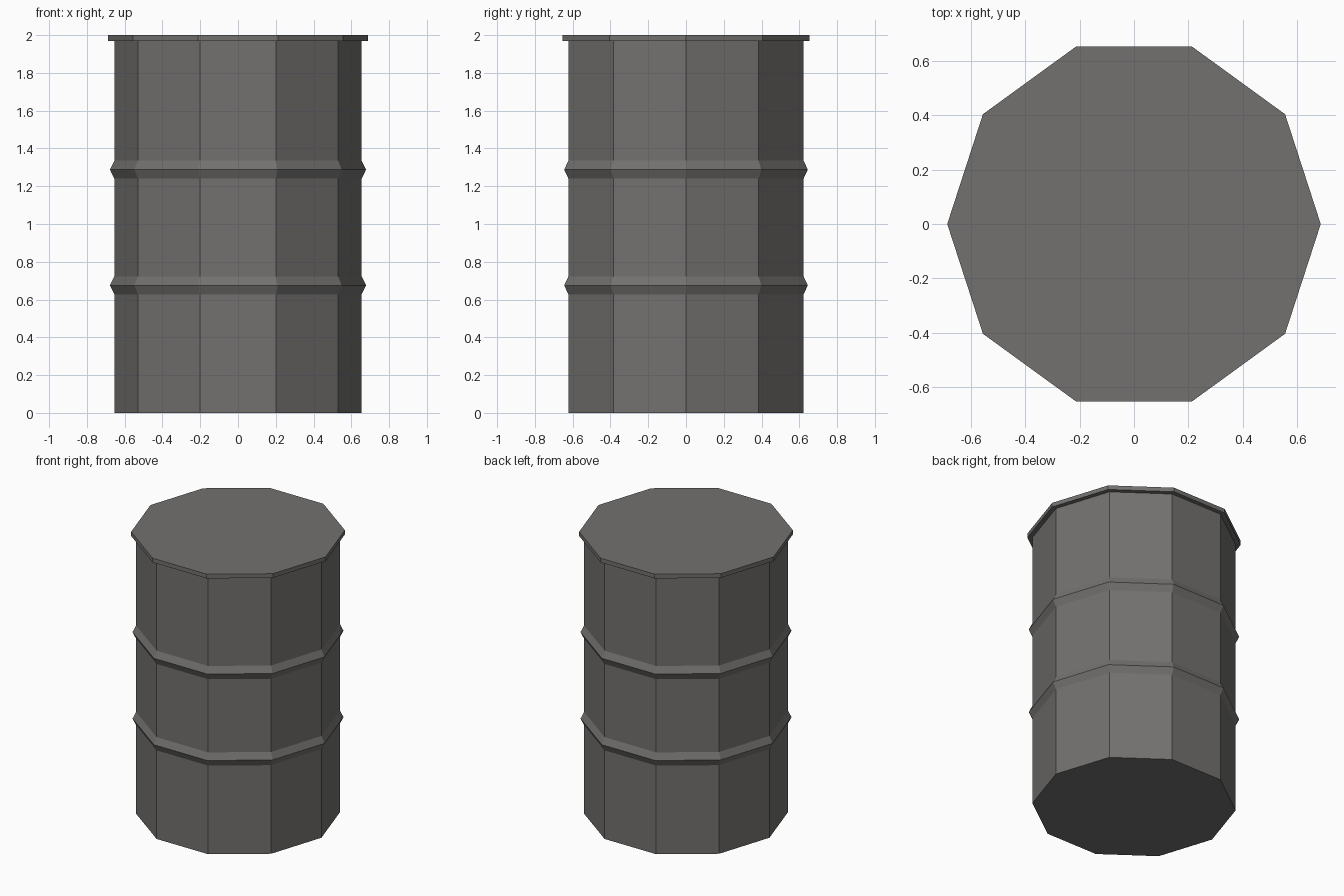
import bpy, bmesh, math

if "Cube" in bpy.data.objects:
    bpy.data.objects.remove(bpy.data.objects["Cube"])

SIDES = 10

# one dark grey metal
metal = bpy.data.materials.new("dark grey metal")
metal.diffuse_color = (0.17, 0.165, 0.16, 1)
metal.use_nodes = True
metal.node_tree.nodes["Principled BSDF"].inputs["Base Color"].default_value = metal.diffuse_color


def lathe(name, profile):
    """Capped ten-sided solid from (radius, z) points, bottom to top."""
    bm = bmesh.new()
    rings = [[bm.verts.new((r * math.cos(2 * math.pi * i / SIDES),
                            r * math.sin(2 * math.pi * i / SIDES), z))
              for i in range(SIDES)] for r, z in profile]
    for a, b in zip(rings, rings[1:]):
        for i in range(SIDES):
            j = (i + 1) % SIDES
            bm.faces.new((a[i], a[j], b[j], b[i]))
    bm.faces.new(rings[0][::-1])
    bm.faces.new(rings[-1])
    mesh = bpy.data.meshes.new(name)
    bm.to_mesh(mesh)
    bm.free()
    mesh.materials.append(metal)
    obj = bpy.data.objects.new(name, mesh)
    bpy.context.collection.objects.link(obj)


# drum wall with two raised ribs, flaring into the lid rim
R, RIB, RIM = 0.655, 0.678, 0.687
profile = [(R, 0)]
for z in (0.675, 1.288):
    profile += [(R, z - 0.047), (RIB, z), (R, z + 0.047)]
profile += [(R, 1.97), (RIM, 1.97), (RIM, 2.0)]
lathe("barrel", profile)
